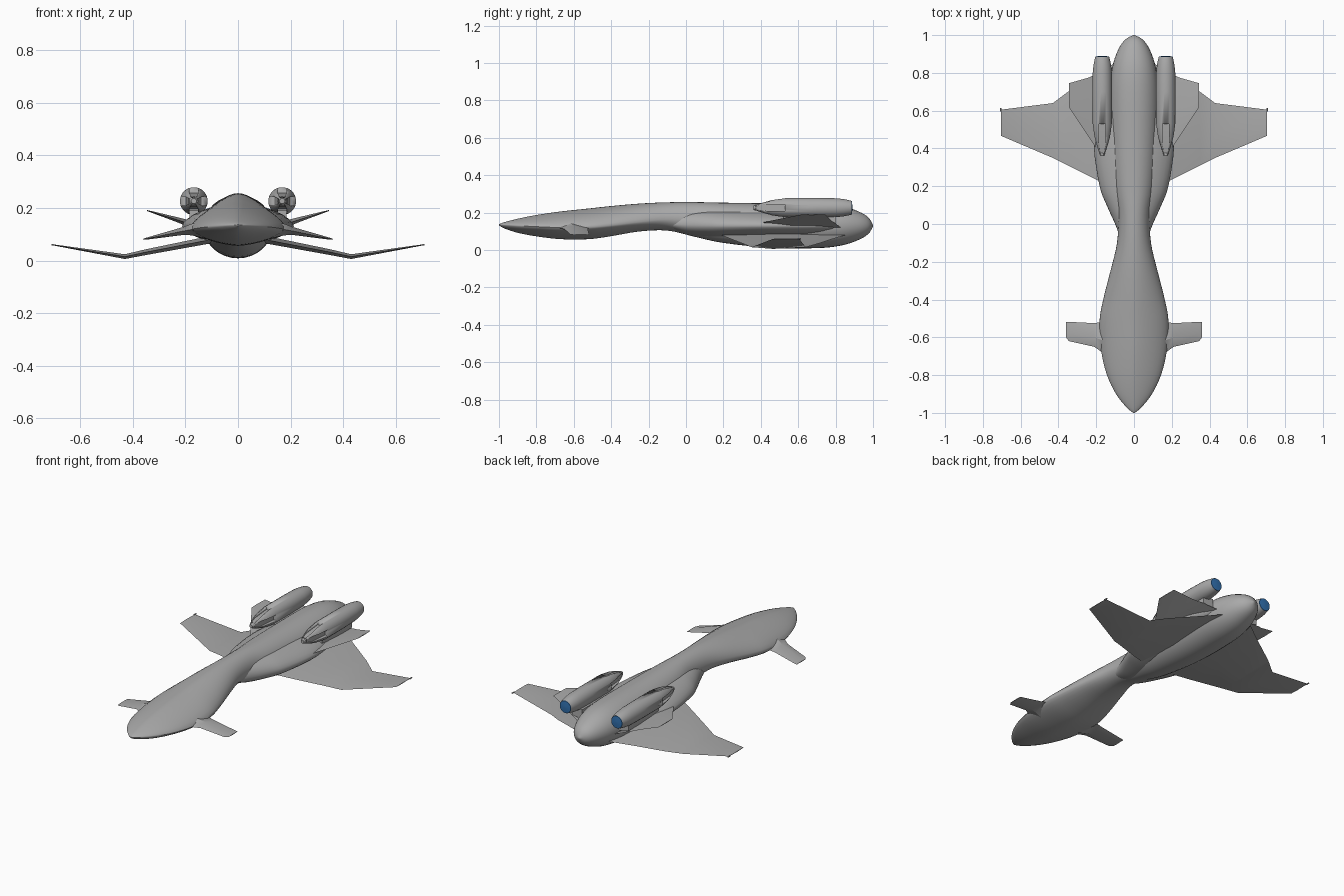
import bpy, bmesh, math
from mathutils import Vector

if "Cube" in bpy.data.objects:
    bpy.data.objects.remove(bpy.data.objects["Cube"])


def material(name, rgb):
    m = bpy.data.materials.new(name)
    m.diffuse_color = (*rgb, 1)
    m.use_nodes = True
    m.node_tree.nodes["Principled BSDF"].inputs["Base Color"].default_value = m.diffuse_color
    return m


GREY = material("hull grey", (0.40, 0.40, 0.40))
BLUE = material("exhaust blue", (0.03, 0.16, 0.42))


def finish(name, bm, mat=GREY, angle=35):
    bmesh.ops.recalc_face_normals(bm, faces=bm.faces)
    me = bpy.data.meshes.new(name)
    bm.to_mesh(me)
    bm.free()
    ob = bpy.data.objects.new(name, me)
    bpy.context.collection.objects.link(ob)
    me.materials.append(mat)
    bpy.ops.object.select_all(action='DESELECT')
    ob.select_set(True)
    bpy.context.view_layer.objects.active = ob
    bpy.ops.object.shade_smooth_by_angle(angle=math.radians(angle))
    return ob


def skin(bm, rings):
    """Bridge equal closed rings of points and cap both ends."""
    vs = [[bm.verts.new(p) for p in r] for r in rings]
    n = len(vs[0])
    for a, b in zip(vs, vs[1:]):
        for i in range(n):
            bm.faces.new((a[i], a[(i + 1) % n], b[(i + 1) % n], b[i]))
    bm.faces.new(vs[0])
    bm.faces.new(vs[-1][::-1])


def smooth_rows(rows, steps=4):
    """Catmull-Rom interpolation of station rows."""
    out = []
    for i in range(len(rows) - 1):
        a, b, c, d = (rows[max(0, min(len(rows) - 1, i + k))] for k in (-1, 0, 1, 2))
        for s in range(steps):
            t = s / steps
            out.append([q + 0.5 * t * (r - p + t * (2 * p - 5 * q + 4 * r - e + t * (3 * (q - r) + e - p)))
                        for p, q, r, e in zip(a, b, c, d)])
    return out + [list(rows[-1])]


def loft(name, rows, seg=32):
    """Rows: y, half width, bottom z, widest z, top z, roundness exponent."""
    bm = bmesh.new()
    rings = []
    for y, w, lo, mid, hi, e in smooth_rows(rows):
        ring = []
        for k in range(seg):
            c, s = math.cos(math.tau * k / seg), math.sin(math.tau * k / seg)
            x = math.copysign(abs(c) ** (2 / e), c) * w
            h = math.copysign(abs(s) ** (2 / e), s)
            ring.append((x, y, mid + h * ((hi - mid) if h > 0 else (mid - lo))))
        rings.append(ring)
    skin(bm, rings)
    return finish(name, bm, angle=50)


# Fuselage: broad flattened head, slim neck, round rear body
loft("fuselage", [
    (-1.00, 0.004, 0.132, 0.135, 0.138, 1.6),
    (-0.97, 0.040, 0.115, 0.134, 0.149, 1.6),
    (-0.90, 0.095, 0.092, 0.130, 0.167, 1.55),
    (-0.80, 0.143, 0.073, 0.125, 0.187, 1.5),
    (-0.67, 0.174, 0.058, 0.120, 0.206, 1.5),
    (-0.52, 0.183, 0.058, 0.122, 0.222, 1.55),
    (-0.40, 0.163, 0.074, 0.132, 0.235, 1.6),
    (-0.25, 0.125, 0.099, 0.150, 0.248, 1.75),
    (-0.10, 0.090, 0.104, 0.165, 0.255, 1.9),
    (0.05, 0.085, 0.070, 0.160, 0.256, 2.0),
    (0.20, 0.110, 0.038, 0.145, 0.253, 2.0),
    (0.45, 0.128, 0.012, 0.130, 0.250, 2.0),
    (0.70, 0.130, 0.010, 0.130, 0.248, 2.0),
    (0.83, 0.115, 0.024, 0.130, 0.236, 2.0),
    (0.92, 0.085, 0.053, 0.130, 0.207, 2.0),
    (0.975, 0.048, 0.086, 0.130, 0.174, 2.0),
    (1.00, 0.004, 0.127, 0.130, 0.133, 2.0)])

# Shoulder fairing that widens the body behind the neck
loft("shoulder_fairing", [
    (-0.08, 0.070, 0.110, 0.140, 0.200, 2.0),
    (0.00, 0.100, 0.085, 0.135, 0.212, 2.0),
    (0.10, 0.145, 0.070, 0.132, 0.218, 1.9),
    (0.20, 0.182, 0.062, 0.130, 0.220, 1.8),
    (0.40, 0.212, 0.060, 0.130, 0.218, 1.7),
    (0.55, 0.200, 0.062, 0.130, 0.210, 1.7),
    (0.70, 0.165, 0.070, 0.130, 0.200, 1.7),
    (0.85, 0.100, 0.090, 0.130, 0.180, 1.8)])


def wing(name, stations, side):
    """Stations: x, z, thickness, leading y, trailing y; diamond section."""
    bm = bmesh.new()
    rings = []
    for x, z, t, y0, y1 in stations:
        m = y0 + 0.4 * (y1 - y0)
        rings.append([(side * x, y0, z), (side * x, m, z + t / 2),
                      (side * x, y1, z), (side * x, m, z - t / 2)])
    skin(bm, rings)
    return finish(name, bm, angle=25)


def revolve(bm, prof, cx, cz, seg=24):
    skin(bm, [[(cx + r * math.cos(math.tau * (k + 0.5) / seg), y,
                cz + r * math.sin(math.tau * (k + 0.5) / seg)) for k in range(seg)]
              for y, r in prof])


EX, EZ = 0.168, 0.226
for side, tag in ((-1, "left"), (1, "right")):
    # Cranked main wing: droops outward, then rises to the tip
    wing(tag + "_main_wing", [
        (0.06, 0.088, 0.030, 0.17, 0.88), (0.20, 0.061, 0.026, 0.235, 0.79),
        (0.35, 0.032, 0.022, 0.31, 0.70), (0.43, 0.015, 0.018, 0.35, 0.64),
        (0.705, 0.060, 0.004, 0.467, 0.605)], side)
    # Upper winglet with upward slant
    wing(tag + "_upper_wing", [
        (0.08, 0.110, 0.036, 0.22, 0.84), (0.20, 0.145, 0.024, 0.40, 0.795),
        (0.24, 0.158, 0.018, 0.46, 0.775), (0.345, 0.190, 0.004, 0.62, 0.745)], side)
    # Front fin, thick and blended at the root
    wing(tag + "_front_fin", [
        (0.12, 0.118, 0.070, -0.73, -0.46), (0.175, 0.118, 0.044, -0.675, -0.52),
        (0.21, 0.112, 0.030, -0.650, -0.525), (0.345, 0.084, 0.008, -0.620, -0.518),
        (0.360, 0.081, 0.004, -0.600, -0.518)], side)
    # Wing tip pin
    bm = bmesh.new()
    revolve(bm, [(0.595, 0.004), (0.615, 0.004)], side * 0.705, 0.060, 6)
    finish(tag + "_tip_pin", bm)

    # Engine pod: pointed nose, straight barrel, tapered tail
    bm = bmesh.new()
    nose = [(0.36, 0.010), (0.385, 0.022), (0.42, 0.034), (0.46, 0.044), (0.50, 0.050), (0.53, 0.053)]
    revolve(bm, nose + [(0.70, 0.053), (0.80, 0.051), (0.84, 0.047), (0.87, 0.041),
                        (0.885, 0.037), (0.878, 0.033)], side * EX, EZ)
    pod = finish(tag + "_engine", bm)

    # Four intake slots cut around the nose
    bm = bmesh.new()
    for k in range(4):
        a = math.pi / 2 * k
        out, tan = Vector((math.cos(a), 0, math.sin(a))), Vector((-math.sin(a), 0, math.cos(a)))
        base = Vector((side * EX, 0, EZ))
        skin(bm, [[base + out * d + tan * (s * w) + Vector((0, y, 0))
                   for d, s in ((r, -1), (r, 1), (0.07, 1), (0.07, -1))]
                  for y, r, w in ((0.375, 0.013, 0.009), (0.42, 0.022, 0.016), (0.53, 0.030, 0.018))])
    cutter = finish(tag + "_slot_cutter", bm)
    cutter.hide_render = True
    cutter.hide_set(True)
    mod = pod.modifiers.new("slots", 'BOOLEAN')
    mod.object = cutter
    mod.operation = 'DIFFERENCE'
    mod.solver = 'EXACT'

    # Glowing exhaust disc
    bm = bmesh.new()
    revolve(bm, [(0.878, 0.0355), (0.887, 0.0355), (0.890, 0.008)], side * EX, EZ)
    finish(tag + "_exhaust", bm, BLUE)

    # Pylon joining pod and body
    bm = bmesh.new()
    skin(bm, [[(side * (EX - 0.05), y, 0.13), (side * (EX + 0.016), y, 0.145),
               (side * (EX + 0.016), y, 0.19), (side * (EX - 0.05), y, 0.19)]
              for y in (0.52, 0.80)])
    finish(tag + "_pylon", bm)
